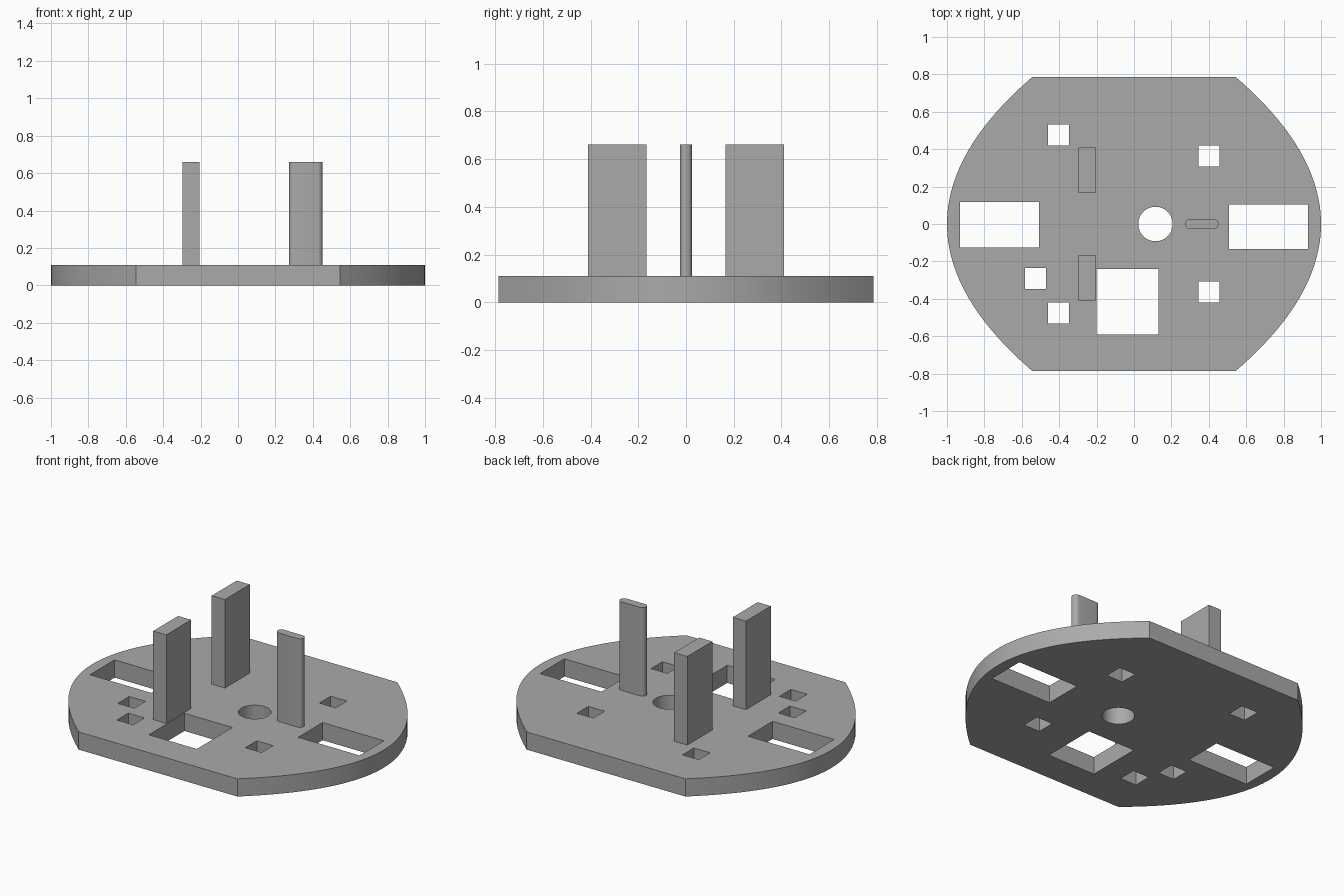
import bpy, bmesh, math

if "Cube" in bpy.data.objects:
    bpy.data.objects.remove(bpy.data.objects["Cube"], do_unlink=True)

THICK, TOP = 0.11, 0.66

grey = bpy.data.materials.new("plain grey")
grey.use_nodes = True
colour = (0.4, 0.4, 0.4, 1)
grey.diffuse_color = colour
grey.node_tree.nodes["Principled BSDF"].inputs["Base Color"].default_value = colour


def prism(name, outline, z0, z1):
    """Extrude a counter-clockwise outline straight up from z0 to z1."""
    bm = bmesh.new()
    face = bm.faces.new([bm.verts.new((x, y, z0)) for x, y in outline])
    new = bmesh.ops.extrude_face_region(bm, geom=[face])["geom"]
    verts = [v for v in new if isinstance(v, bmesh.types.BMVert)]
    bmesh.ops.translate(bm, verts=verts, vec=(0, 0, z1 - z0))
    bmesh.ops.recalc_face_normals(bm, faces=bm.faces)
    mesh = bpy.data.meshes.new(name)
    bm.to_mesh(mesh)
    bm.free()
    mesh.materials.append(grey)
    obj = bpy.data.objects.new(name, mesh)
    bpy.context.collection.objects.link(obj)
    return obj


def rect(x0, x1, y0, y1):
    return [(x0, y0), (x1, y0), (x1, y1), (x0, y1)]


def arc(cx, cy, r, start, end, n):
    angles = [math.radians(start + (end - start) * i / n) for i in range(n + 1)]
    return [(cx + r * math.cos(a), cy + r * math.sin(a)) for a in angles]


def select_only(obj):
    bpy.ops.object.select_all(action="DESELECT")
    obj.select_set(True)
    bpy.context.view_layer.objects.active = obj


# Base plate: flat front and back, bulging parabolic sides
HALF, BULGE, N = 0.785, 0.455, 48
steps = [-1 + 2 * i / N for i in range(N + 1)]
side = [(1 - BULGE * t * t, HALF * t) for t in steps]
plate = prism("base_plate", side + [(-x, -y) for x, y in side], 0, THICK)

# Openings through the plate
S = 0.056
openings = [
    rect(-0.93, -0.508, -0.125, 0.117),
    rect(0.508, 0.93, -0.135, 0.105),
    rect(-0.2, 0.13, -0.59, -0.24),
    arc(0.115, 0, 0.092, 0, 360, 48)[:-1],
]
for x, y in [(-0.404, 0.476), (-0.404, -0.476), (0.4, 0.363), (0.4, -0.363), (-0.527, -0.291)]:
    openings.append(rect(x - S, x + S, y - S, y + S))

for outline in openings:
    cutter = prism("opening_cutter", outline, -0.1, THICK + 0.1)
    cutter.hide_render = True
    cut = plate.modifiers.new("opening", "BOOLEAN")
    cut.operation, cut.solver, cut.object = "DIFFERENCE", "EXACT", cutter
    select_only(plate)
    bpy.ops.object.modifier_apply(modifier=cut.name)
    bpy.data.objects.remove(cutter, do_unlink=True)

# Two rectangular posts
prism("back_post", rect(-0.296, -0.206, 0.165, 0.41), THICK, TOP)
prism("front_post", rect(-0.296, -0.206, -0.41, -0.165), THICK, TOP)

# Thin post with rounded ends
R = 0.026
ends = arc(0.452 - R, 0, R, -90, 90, 12) + arc(0.273 + R, 0, R, 90, 270, 12)
rounded = prism("rounded_post", ends, THICK, TOP)

for obj in (plate, rounded):
    select_only(obj)
    bpy.ops.object.shade_smooth_by_angle(angle=math.radians(30))
